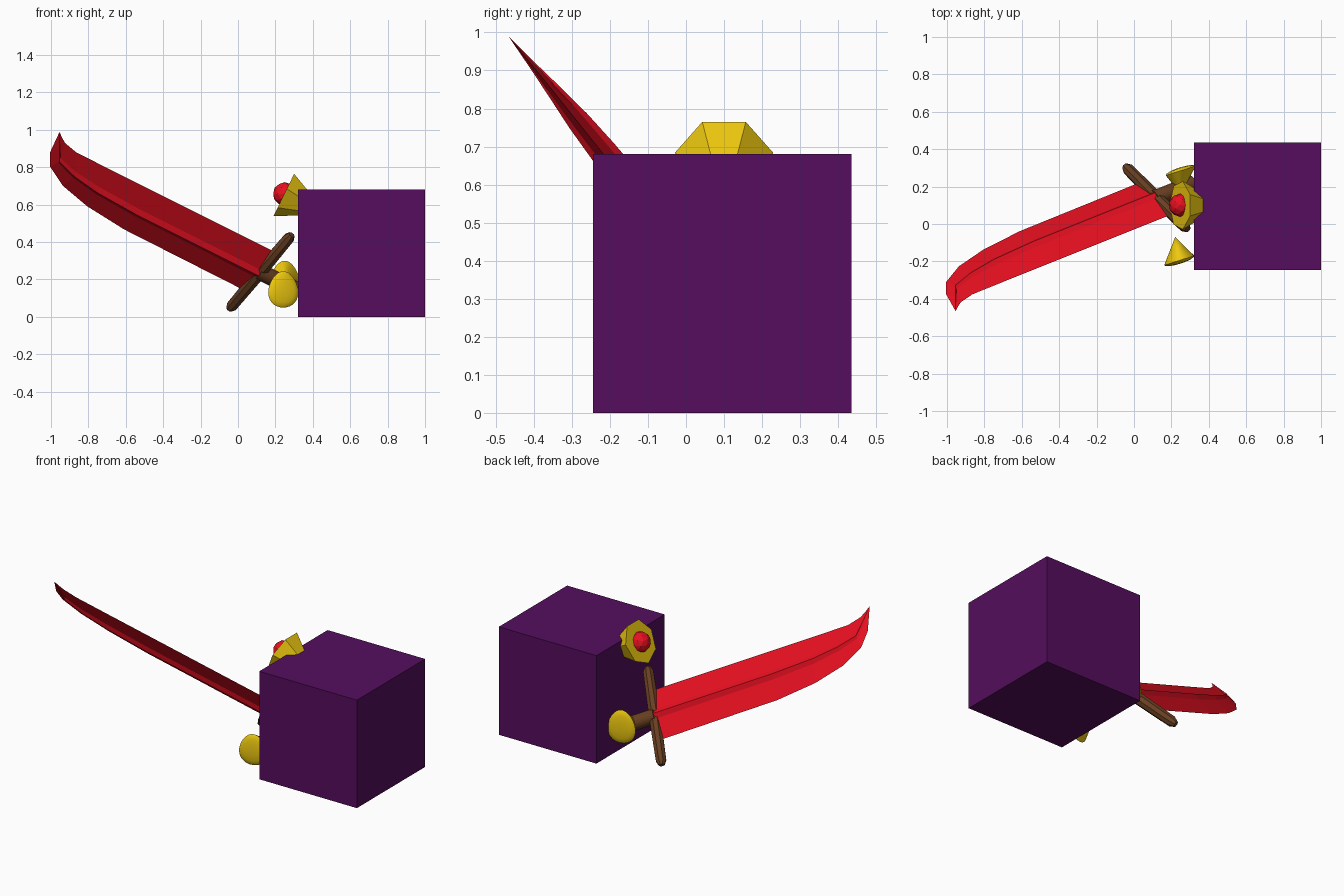
import bpy, bmesh, math
from mathutils import Vector, Matrix

if "Cube" in bpy.data.objects:
    bpy.data.objects.remove(bpy.data.objects["Cube"])


def material(name, rgb):
    m = bpy.data.materials.new(name)
    m.diffuse_color = (*rgb, 1)
    m.use_nodes = True
    m.node_tree.nodes["Principled BSDF"].inputs["Base Color"].default_value = m.diffuse_color
    return m


PURPLE = material("purple", (0.09, 0.004, 0.11))
RED = material("red", (0.8, 0.005, 0.015))
GOLD = material("gold", (0.85, 0.58, 0.005))
BROWN = material("brown", (0.14, 0.05, 0.016))


def finish(bm, name, mat, smooth=None):
    bmesh.ops.recalc_face_normals(bm, faces=bm.faces)
    me = bpy.data.meshes.new(name)
    bm.to_mesh(me)
    bm.free()
    ob = bpy.data.objects.new(name, me)
    bpy.context.collection.objects.link(ob)
    me.materials.append(mat)
    if smooth:
        bpy.context.view_layer.objects.active = ob
        ob.select_set(True)
        bpy.ops.object.shade_smooth_by_angle(angle=math.radians(smooth))
        ob.select_set(False)
    return ob


def skin(rings):
    """Closed solid through a list of rings; a ring of one point is a tip."""
    bm = bmesh.new()
    vs = [[bm.verts.new(p) for p in r] for r in rings]
    for a, b in zip(vs, vs[1:]):
        n = max(len(a), len(b))
        for i in range(n):
            j = (i + 1) % n
            if len(b) == 1:
                bm.faces.new((a[i], a[j], b[0]))
            elif len(a) == 1:
                bm.faces.new((a[0], b[j], b[i]))
            else:
                bm.faces.new((a[i], a[j], b[j], b[i]))
    for r in (vs[0], vs[-1]):
        if len(r) > 2:
            bm.faces.new(r)
    return bm


def rod(name, start, axis, profile, sides, mat, up, smooth=None):
    """Turned part: profile is (distance along axis, radius)."""
    axis = axis.normalized()
    side = axis.cross(up).normalized()
    up = side.cross(axis)
    rings = []
    for t, r in profile:
        rings.append([start + axis * t + r * (side * math.sin(k) + up * math.cos(k))
                      for k in (2 * math.pi * i / sides for i in range(sides))])
    return finish(skin(rings), name, mat, smooth)


# cube body
bm = bmesh.new()
bmesh.ops.create_cube(bm, size=0.68, matrix=Matrix.Translation((0.66, 0.095, 0.34)))
finish(bm, "body", PURPLE)

# sword frame: along the blade, across it, and through its thickness
C = Vector((0.12, 0.14, 0.24))
D = Vector((-1, -0.4, 0.5)).normalized()
W = Vector((0.53, -0.55, 0.65)).normalized()
W = (W - D * W.dot(D)).normalized()
N = D.cross(W)

# blade: lower edge, ridge, upper edge (along, across), ridge half thickness
stations = [
    ((0, -.155), (0, 0), (0, .16), .040),
    ((.77, -.15), (.77, 0), (.80, .16), .040),
    ((1.02, -.123), (1.04, .012), (1.05, .16), .036),
    ((1.207, -.074), (1.20, .035), (1.272, .161), .030),
    ((1.335, 0), (1.32, .07), (1.357, .183), .020),
    ((1.39, .085), (1.37, .145), (1.39, .205), .010),
]
rings = []
for lo, mid, hi, t in stations:
    lo, mid, hi = (C + D * a + W * b for a, b in (lo, mid, hi))
    low_foot, high_foot = mid.lerp(lo, .18), mid.lerp(hi, .18)
    h = N * t * .55
    rings.append([lo, low_foot + h, mid + N * t, high_foot + h,
                  hi, high_foot - h, mid - N * t, low_foot - h])
rings.append([C + D * 1.424 + W * .232])
finish(skin(rings), "blade", RED)

# guard and handle
rod("guard", C - W * .31, W,
    [(0, .018), (.03, .032), (.31, .036), (.59, .032), (.62, .018)], 8, BROWN, N, 35)
rod("handle", C + D * .01, -D, [(0, .045), (.24, .045)], 12, BROWN, N, 35)


# hands: egg-shaped discs, slightly domed, drawn to a point behind
def hand(name, centre, height, apex, out):
    u = Vector((.95, .3, 0)).normalized()
    normal = Vector((.3, -.95, 0)).normalized() * out

    def ring(scale, push):
        pts = []
        for i in range(32):
            k = 2 * math.pi * i / 32
            w = .083 * math.cos(k) * (1 - .18 * math.sin(k))
            pts.append(centre + scale * (u * w + Vector((0, 0, height / 2 * math.sin(k))))
                       + normal * push)
        return pts
    rings = [[apex]]
    rings += [[apex.lerp(p, f) for p in ring(1, 0)] for f in (.5, 1)]
    rings += [ring(math.cos(a), .018 * math.sin(a)) for a in (.4, .8, 1.2)]
    rings.append([centre + normal * .018])
    finish(skin(rings), name, GOLD, 40)


hand("front_hand", Vector((.242, -.195, .147)), .195, Vector((.22, -.07, .17)), 1)
hand("back_hand", Vector((.25, .285, .195)), .21, Vector((.25, .16, .20)), -1)

# eye: seven-sided gold socket sunk in the cube, with a red ball
AX = Vector((.9, 0, -.44)).normalized()
E = Vector((.248, .1, .658))
rod("eye_socket", E, AX, [(0, .132), (.22, .02)], 7, GOLD, Vector((-1, 0, -2)))
bm = bmesh.new()
bmesh.ops.create_icosphere(bm, subdivisions=2, radius=.062, matrix=Matrix.Translation(E))
finish(bm, "eye_ball", RED)
